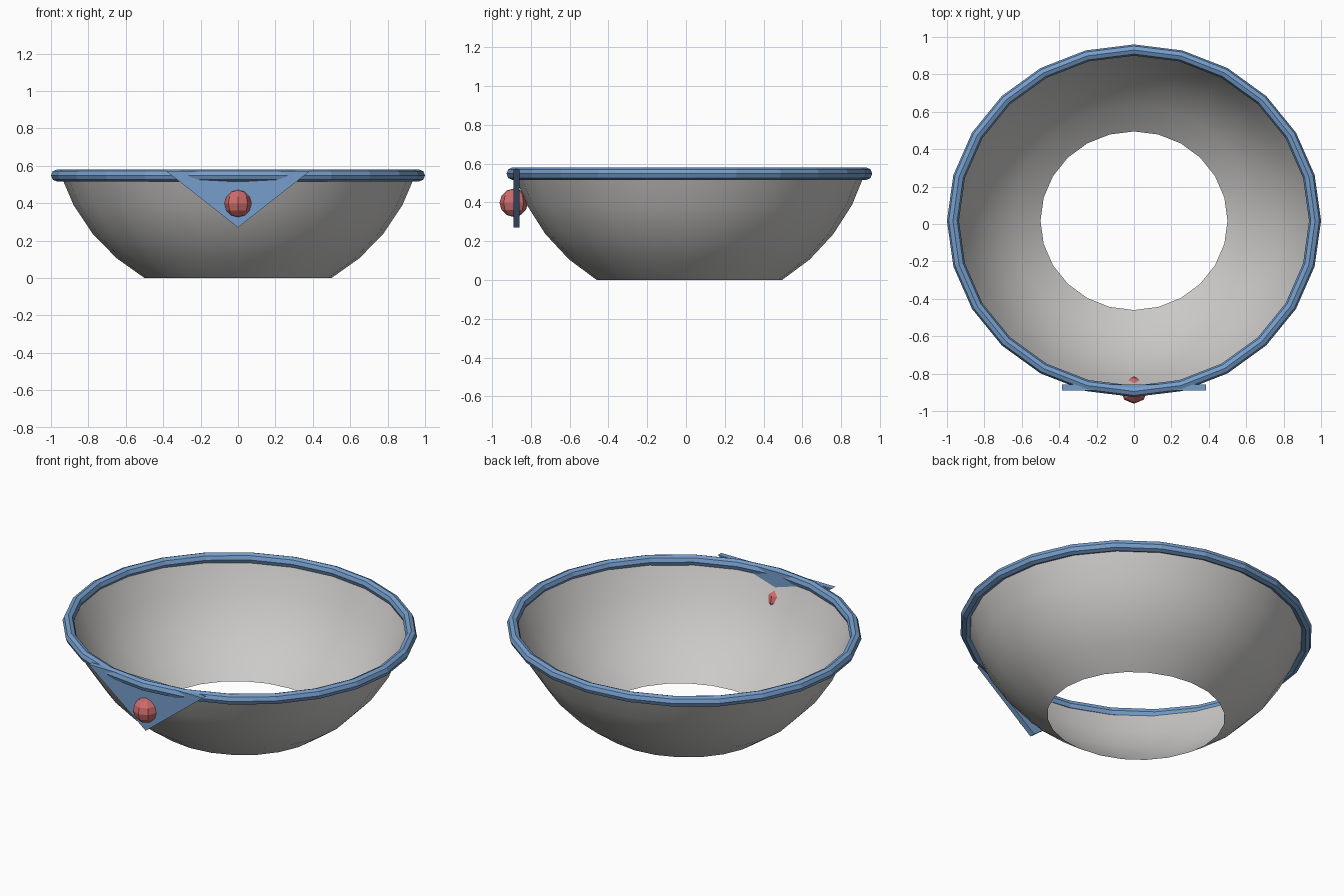
import bpy, bmesh, math

cube = bpy.data.objects.get("Cube")
if cube:
    bpy.data.objects.remove(cube, do_unlink=True)


def material(name, rgb):
    m = bpy.data.materials.new(name)
    m.use_nodes = True
    m.diffuse_color = (*rgb, 1)
    m.node_tree.nodes["Principled BSDF"].inputs["Base Color"].default_value = (*rgb, 1)
    return m


GREY = material("warm grey", (0.60, 0.59, 0.58))
BLUE = material("band blue", (0.18, 0.34, 0.60))
RED = material("bead red", (0.62, 0.15, 0.15))


def add_object(name, bm, mat, smooth=False):
    mesh = bpy.data.meshes.new(name)
    bm.to_mesh(mesh)
    bm.free()
    mesh.materials.append(mat)
    for p in mesh.polygons:
        p.use_smooth = smooth
    ob = bpy.data.objects.new(name, mesh)
    bpy.context.collection.objects.link(ob)
    return ob


def lathe(name, profile, mat, y_scale, closed=False, smooth=False, segs=24):
    """Revolve (radius, height) points around z, slightly oval in y."""
    bm = bmesh.new()
    rings = []
    for r, z in profile:
        rings.append([bm.verts.new((r * math.cos(math.tau * i / segs),
                                    CENTRE_Y + y_scale * r * math.sin(math.tau * i / segs), z))
                      for i in range(segs)])
    pairs = list(zip(rings, rings[1:]))
    if closed:
        pairs.append((rings[-1], rings[0]))
    for a, b in pairs:
        for i in range(segs):
            j = (i + 1) % segs
            bm.faces.new((a[i], a[j], b[j], b[i]))
    return add_object(name, bm, mat, smooth)


CENTRE_Y = 0.0175

# Open bowl: a band of a unit sphere from 30 to 72 degrees above its lowest point
angles = [math.radians(30 + 10.5 * k) for k in range(5)]
lathe("bowl_wall", [(math.sin(a), math.cos(math.pi / 6) - math.cos(a)) for a in angles],
      GREY, 0.955, smooth=True)

# Rolled rim with an eight-sided section
TUBE = 0.032
lathe("rim_band", [(1 - TUBE + TUBE * math.cos(math.tau * k / 8),
                    0.548 + TUBE * math.sin(math.tau * k / 8)) for k in range(8)],
      BLUE, 0.9425, closed=True)

# Triangular flap hanging at the front of the rim
bm = bmesh.new()
flap = bm.faces.new([bm.verts.new((x, -0.89, z))
                     for x, z in ((-0.385, 0.572), (0, 0.27), (0.385, 0.572))])
out = bmesh.ops.extrude_face_region(bm, geom=[flap])["geom"]
bmesh.ops.translate(bm, vec=(0, 0.032, 0),
                    verts=[v for v in out if isinstance(v, bmesh.types.BMVert)])
bmesh.ops.recalc_face_normals(bm, faces=bm.faces)
add_object("front_flap", bm, BLUE)

# Faceted bead on the flap
bm = bmesh.new()
bmesh.ops.create_uvsphere(bm, u_segments=8, v_segments=6, radius=0.073)
bead = add_object("bead", bm, RED)
bead.location = (0, -0.888, 0.398)
